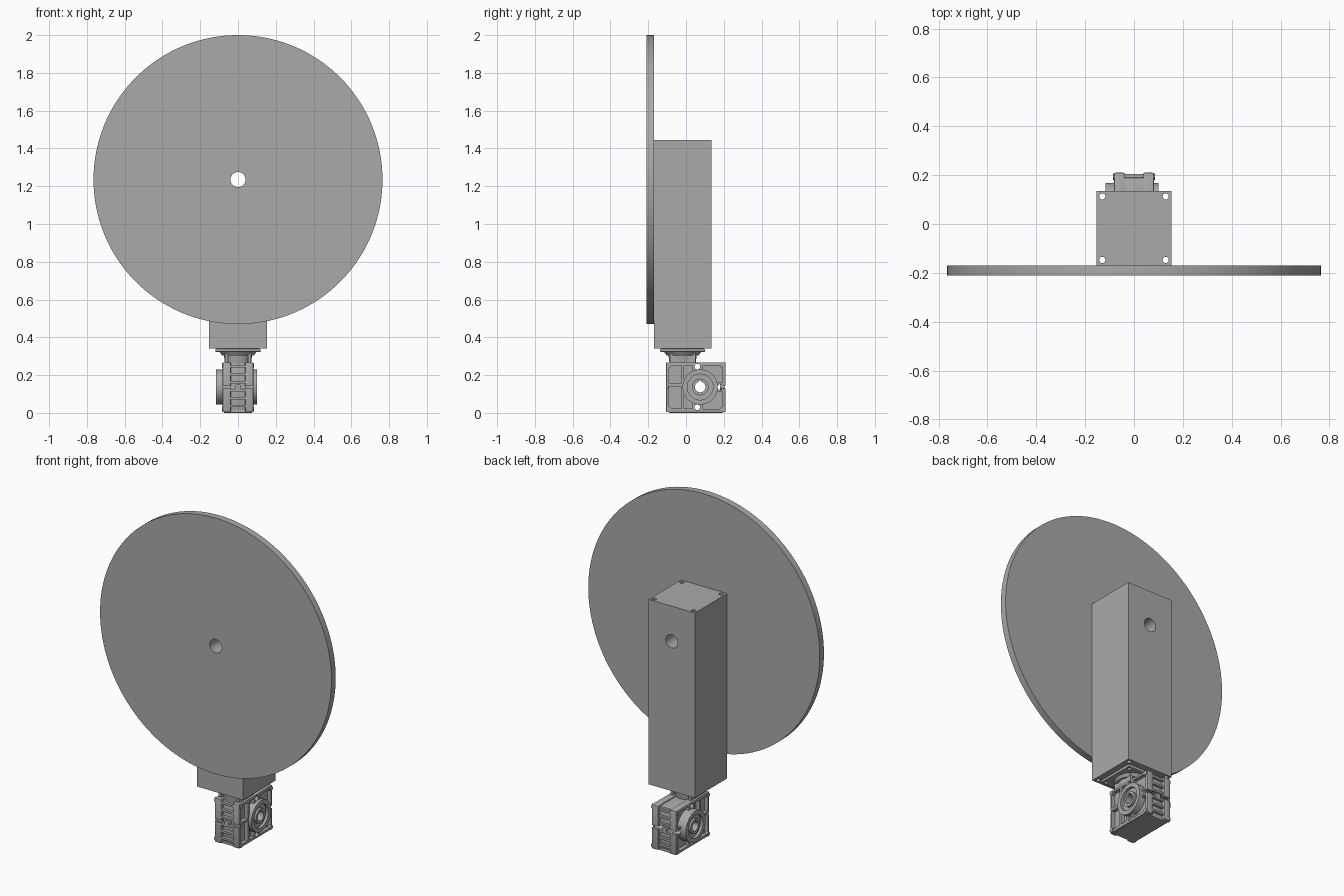
import bpy, bmesh, math
from mathutils import Matrix, Vector

default = bpy.data.objects.get("Cube")
if default:
    bpy.data.objects.remove(default)

grey = bpy.data.materials.new("plain_grey")
grey.use_nodes = True
grey.diffuse_color = (0.4, 0.4, 0.4, 1)
grey.node_tree.nodes["Principled BSDF"].inputs["Base Color"].default_value = (0.4, 0.4, 0.4, 1)


def finish(name, bm, smooth=False):
    bmesh.ops.recalc_face_normals(bm, faces=bm.faces)
    mesh = bpy.data.meshes.new(name)
    bm.to_mesh(mesh)
    bm.free()
    mesh.materials.append(grey)
    ob = bpy.data.objects.new(name, mesh)
    bpy.context.collection.objects.link(ob)
    if smooth:
        shade(ob)
    return ob


def shade(ob):
    bpy.ops.object.select_all(action='DESELECT')
    ob.select_set(True)
    bpy.context.view_layer.objects.active = ob
    bpy.ops.object.shade_smooth_by_angle(angle=math.radians(30))


def block(name, lo, hi, bevel=0.0):
    lo, hi = Vector(lo), Vector(hi)
    bm = bmesh.new()
    bmesh.ops.create_cube(bm, size=1, matrix=Matrix.Translation((lo + hi) / 2) @ Matrix.Diagonal((*(hi - lo), 1)))
    if bevel:
        bmesh.ops.bevel(bm, geom=bm.edges[:], offset=bevel, segments=2, profile=0.5, affect='EDGES')
    return finish(name, bm)


def cylinder(name, axis, start, end, radius, centre, radius2=None, segments=48):
    """Cylinder along an axis; centre holds the other two coordinates in order."""
    i = "xyz".index(axis)
    c = list(centre)
    c.insert(i, (start + end) / 2)
    turn = Vector((0, 0, 1)).rotation_difference(Vector([k == i for k in range(3)])).to_matrix().to_4x4()
    bm = bmesh.new()
    bmesh.ops.create_cone(bm, cap_ends=True, segments=segments, radius1=radius,
                          radius2=radius if radius2 is None else radius2,
                          depth=end - start, matrix=Matrix.Translation(c) @ turn)
    return finish(name, bm, True)


def cut(ob, cutters):
    for c in cutters:
        m = ob.modifiers.new("cut", 'BOOLEAN')
        m.operation, m.solver, m.object = 'DIFFERENCE', 'EXACT', c
    bpy.context.view_layer.update()
    mesh = bpy.data.meshes.new_from_object(ob.evaluated_get(bpy.context.evaluated_depsgraph_get()))
    ob.modifiers.clear()
    ob.data = mesh
    for c in cutters:
        bpy.data.objects.remove(c)
    shade(ob)


# Large disc and square column with a shared cross hole
hub_z = 1.235
disc = cylinder("disc", 'y', -0.21, -0.17, 0.765, (0, hub_z), segments=160)
cut(disc, [cylinder("cutter", 'y', -0.3, 0, 0.04, (0, hub_z))])

column = block("column", (-0.153, -0.17, 0.34), (0.153, 0.135, 1.445))
holes = [cylinder("cutter", 'z', 0.3, 1.5, 0.0125, (x, y), segments=24)
         for x in (-0.13, 0.13) for y in (-0.147, 0.113)]
cut(column, holes + [cylinder("cutter", 'y', -0.3, 0.3, 0.04, (0, hub_z))])

# Input flange and neck under the column
flange = block("input_flange", (-0.12, -0.137, 0.322), (0.12, 0.1, 0.34), 0.006)
cut(flange, [cylinder("cutter", 'z', 0.3, 0.36, 0.011, (x, y), segments=20)
             for x in (-0.1, 0.1) for y in (-0.117, 0.08)])
cylinder("flange_collar", 'z', 0.305, 0.323, 0.085, (0, -0.018), 0.098)
cylinder("input_neck", 'z', 0.255, 0.306, 0.068, (0, -0.018), 0.075)
for s in (-1, 1):
    block("neck_rib", (s * 0.06 - 0.008, -0.085, 0.26), (s * 0.06 + 0.008, 0.05, 0.323))

# Gearbox: core, pocketed side frames and output hubs
out = (0.075, 0.137)


def bolt_holes():
    spots = [(0.06, 0.245), (0.06, 0.03), (0.181, 0.137)]
    return [cylinder("cutter", 'x', -0.2, 0.2, 0.015, p, segments=24) for p in spots]


def bore():
    return [cylinder("cutter", 'x', -0.2, 0.2, 0.028, out),
            block("cutter", (-0.2, 0.067, 0.137), (0.2, 0.083, 0.171))]


core = block("gearbox_core", (-0.05, -0.085, 0.012), (0.05, 0.19, 0.262), 0.005)
cut(core, bolt_holes() + bore())
block("gearbox_foot", (-0.075, -0.09, 0), (0.075, 0.195, 0.016), 0.003)

for s, side in ((-1, "right"), (1, "left")):
    def span(a, b):
        return sorted((s * a, s * b))

    def side_block(name, a, b, y0, y1, z0, z1, bevel=0):
        x0, x1 = span(a, b)
        return block(name, (x0, y0, z0), (x1, y1, z1), bevel)

    frame = side_block(side + "_frame", 0.038, 0.082, -0.106, 0.21, 0.004, 0.268, 0.006)
    pockets = [(-0.09, -0.025, 0.155, 0.252), (-0.09, -0.025, 0.022, 0.14),
               (0.09, 0.194, 0.16, 0.252), (0.09, 0.194, 0.02, 0.114), (-0.01, 0.035, 0.155, 0.252),
               (-0.01, 0.035, 0.022, 0.12)]
    notch = [side_block("cutter", 0.03, 0.1, y0, y1, 0.128, 0.146)
             for y0, y1 in ((-0.12, -0.094), (0.181, 0.22))]
    cut(frame, [side_block("cutter", 0.06, 0.1, *p) for p in pockets] + notch + bolt_holes() + bore())

    # Stepped hub with a ring groove and a hollow output shaft
    tip = 0.117 if s < 0 else 0.101
    x0, x1 = span(0.055, tip)
    hub = cylinder(side + "_hub", 'x', x0, x1, 0.093, out)
    x0, x1 = span(tip - 0.016, tip + 0.03)
    recess = cylinder("cutter", 'x', x0, x1, 0.068, out)
    cut(hub, [recess] + bore())
    x0, x1 = span(0.05, tip - 0.003)
    shaft = cylinder(side + "_output_shaft", 'x', x0, x1, 0.044, out)
    cut(shaft, bore())
    for y, z in ((-0.09, 0.252), (-0.09, 0.02), (0.194, 0.252), (0.194, 0.02)):
        x0, x1 = span(0.07, 0.086)
        cylinder(side + "_corner_boss", 'x', x0, x1, 0.013, (y, z), segments=20)

# Cooling ribs, edge rails and plug on the front and back
for y0, y1 in ((-0.104, -0.08), (0.185, 0.205)):
    for k in range(6):
        z = 0.03 + k * 0.042
        block("cross_rib", (-0.042, y0, z), (0.042, y1, z + 0.012))
cylinder("front_plug", 'y', -0.106, -0.08, 0.016, (0, 0.137), segments=24)
cylinder("back_plug", 'y', 0.18, 0.205, 0.016, (0, 0.137), segments=24)
